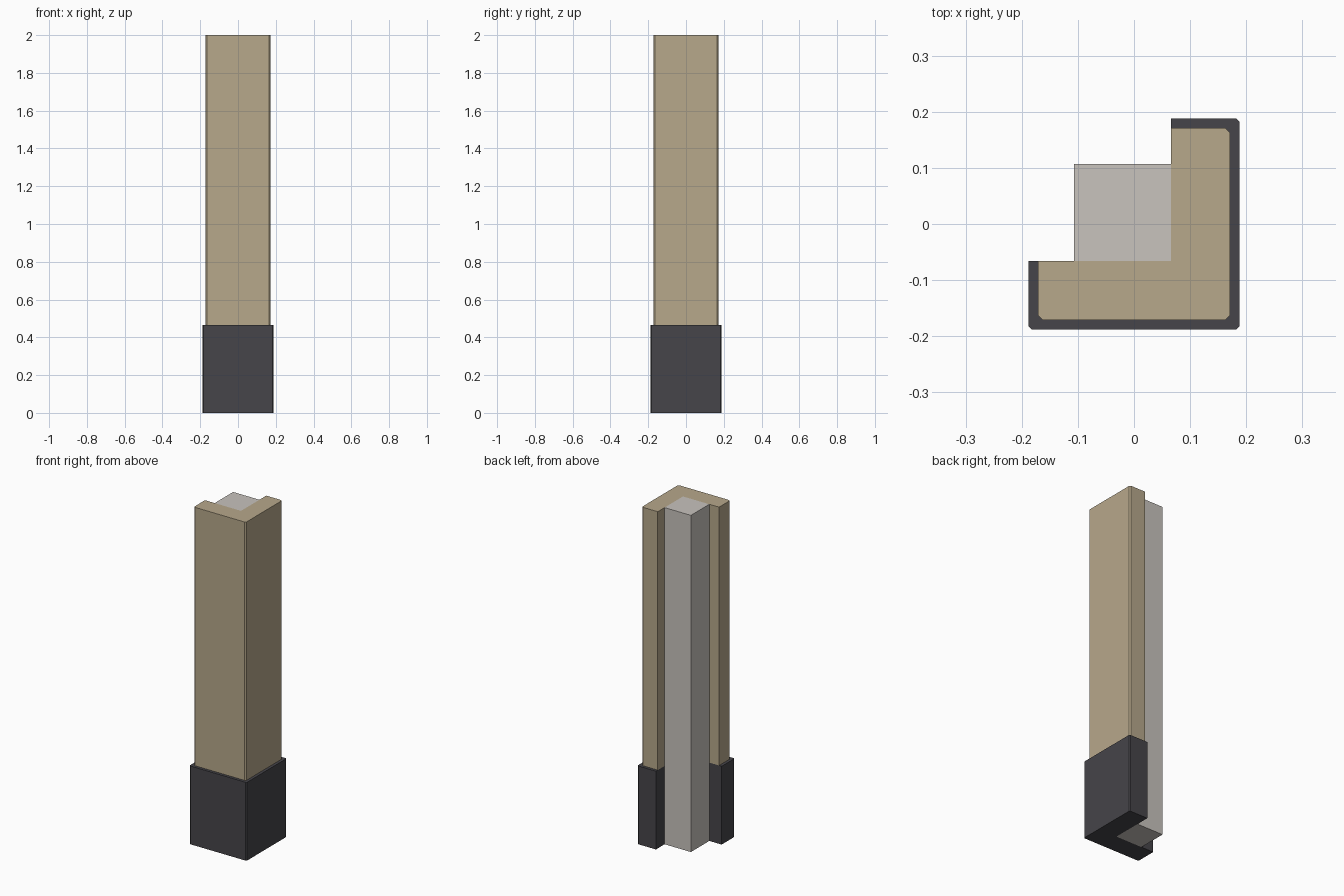
import bpy
import bmesh

cube = bpy.data.objects.get("Cube")
if cube:
    bpy.data.objects.remove(cube, do_unlink=True)

HEIGHT = 2.0
BASE_TOP = 0.465
INNER = 0.066      # inner faces of the corner cladding
CORE_OUT = 0.107   # exposed faces of the core


def material(name, rgb):
    mat = bpy.data.materials.new(name)
    mat.use_nodes = True
    mat.diffuse_color = (*rgb, 1)
    shader = next(n for n in mat.node_tree.nodes if n.type == 'BSDF_PRINCIPLED')
    shader.inputs["Base Color"].default_value = (*rgb, 1)
    shader.inputs["Roughness"].default_value = 0.8
    return mat


def prism(name, profile, bottom, top, mat):
    """Extrude a counter-clockwise floor profile between two heights."""
    bm = bmesh.new()
    face = bm.faces.new([bm.verts.new((x, y, bottom)) for x, y in profile])
    result = bmesh.ops.extrude_face_region(bm, geom=[face])
    for v in result["geom"]:
        if isinstance(v, bmesh.types.BMVert):
            v.co.z = top
    bmesh.ops.recalc_face_normals(bm, faces=bm.faces)
    mesh = bpy.data.meshes.new(name)
    bm.to_mesh(mesh)
    bm.free()
    mesh.materials.append(mat)
    obj = bpy.data.objects.new(name, mesh)
    bpy.context.collection.objects.link(obj)
    return obj


def corner_profile(r, c):
    """L-shaped outline of outer half-width r with chamfers c outside."""
    i = INNER
    return [(-r, -i), (-r, -r + c), (-r + c, -r), (r - c, -r), (r, -r + c),
            (r, r - c), (r - c, r), (i, r), (i, -i)]


tan = material("tan cladding", (0.474, 0.392, 0.258))
charcoal = material("charcoal base", (0.061, 0.059, 0.068))
grey = material("pale grey core", (0.578, 0.546, 0.509))

# Corner cladding standing on its wider plinth
prism("corner_cladding", corner_profile(0.171, 0.008), BASE_TOP, HEIGHT, tan)
prism("corner_plinth", corner_profile(0.188, 0.006), 0, BASE_TOP, charcoal)

# Square core nested in the inside corner
a, b = INNER, CORE_OUT
prism("square_core", [(-b, -a), (a, -a), (a, b), (-b, b)], 0, HEIGHT, grey)
